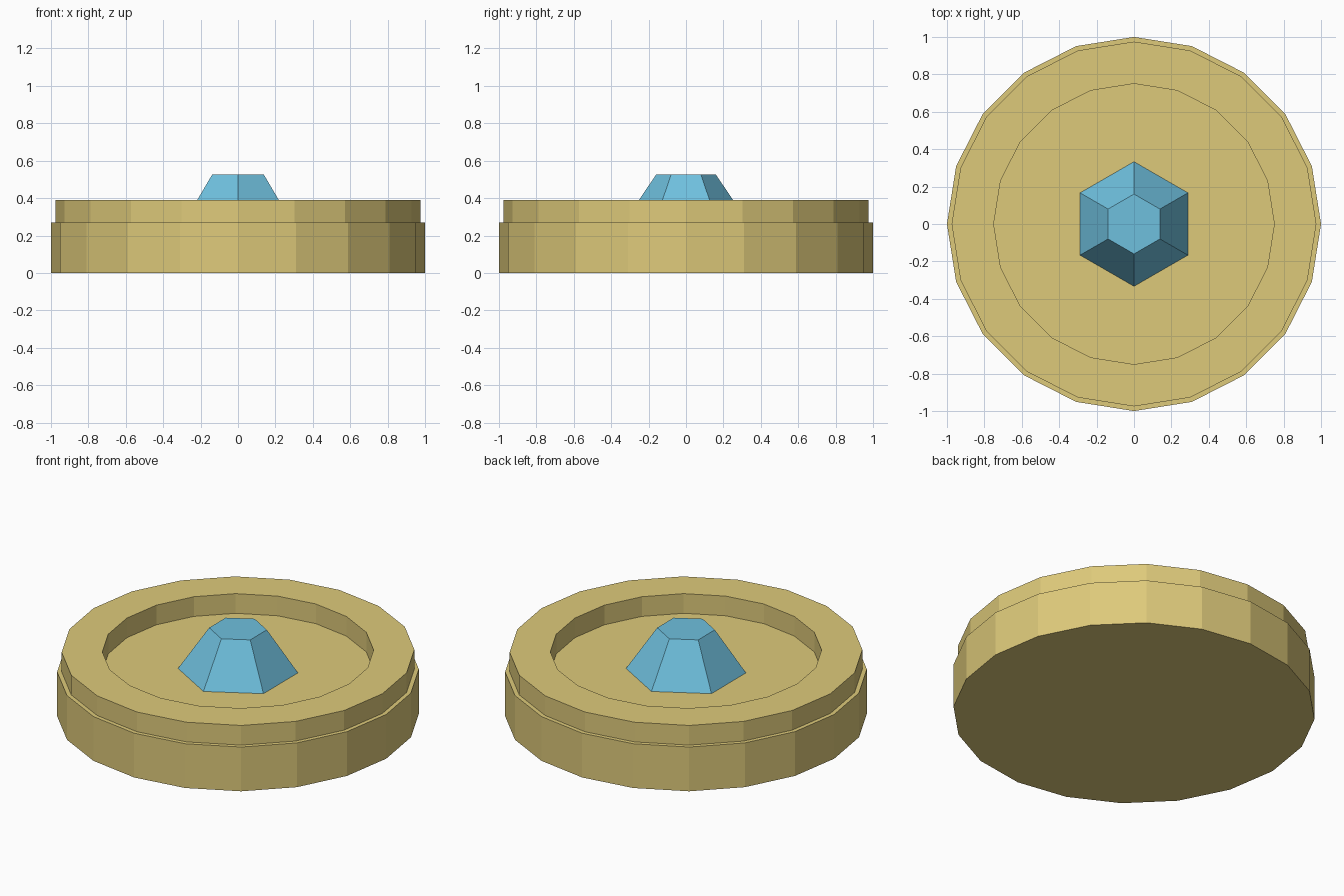
import bpy
import math

cube = bpy.data.objects.get("Cube")
if cube:
    bpy.data.objects.remove(cube, do_unlink=True)


def make_material(name, colour):
    mat = bpy.data.materials.new(name)
    mat.use_nodes = True
    mat.diffuse_color = (*colour, 1)
    mat.node_tree.nodes["Principled BSDF"].inputs["Base Color"].default_value = (*colour, 1)
    return mat


def lathe(name, profile, sides, mat, closed=False):
    """Turn (radius, z) points around z; cap both ends unless the profile is closed."""
    verts = []
    for radius, z in profile:
        for i in range(sides):
            a = math.pi / 2 + math.tau * i / sides
            verts.append((radius * math.cos(a), radius * math.sin(a), z))
    rows = len(profile)
    faces = []
    for r in range(rows if closed else rows - 1):
        low, high = r * sides, (r + 1) % rows * sides
        for i in range(sides):
            j = (i + 1) % sides
            faces.append((low + i, low + j, high + j, high + i))
    if not closed:
        faces.append(tuple(reversed(range(sides))))
        faces.append(tuple(range((rows - 1) * sides, rows * sides)))
    mesh = bpy.data.meshes.new(name)
    mesh.from_pydata(verts, [], faces)
    mesh.materials.append(mat)
    obj = bpy.data.objects.new(name, mesh)
    bpy.context.collection.objects.link(obj)
    return obj


gold = make_material("pale gold", (0.73, 0.59, 0.195))
blue = make_material("sky blue", (0.159, 0.527, 0.73))

FLOOR, RIM_TOP, GEM_TOP = 0.27, 0.39, 0.525

# Solid lower disc, whose top is the recess floor
lathe("base_disc", [(1, 0), (1, FLOOR)], 20, gold)

# Raised ring, slightly narrower than the disc
lathe("raised_rim", [(0.975, FLOOR), (0.975, RIM_TOP), (0.75, RIM_TOP), (0.75, FLOOR)],
      20, gold, closed=True)

# Six-sided gem with a flat top
lathe("centre_gem", [(0.333, FLOOR), (0.16, GEM_TOP)], 6, blue)
